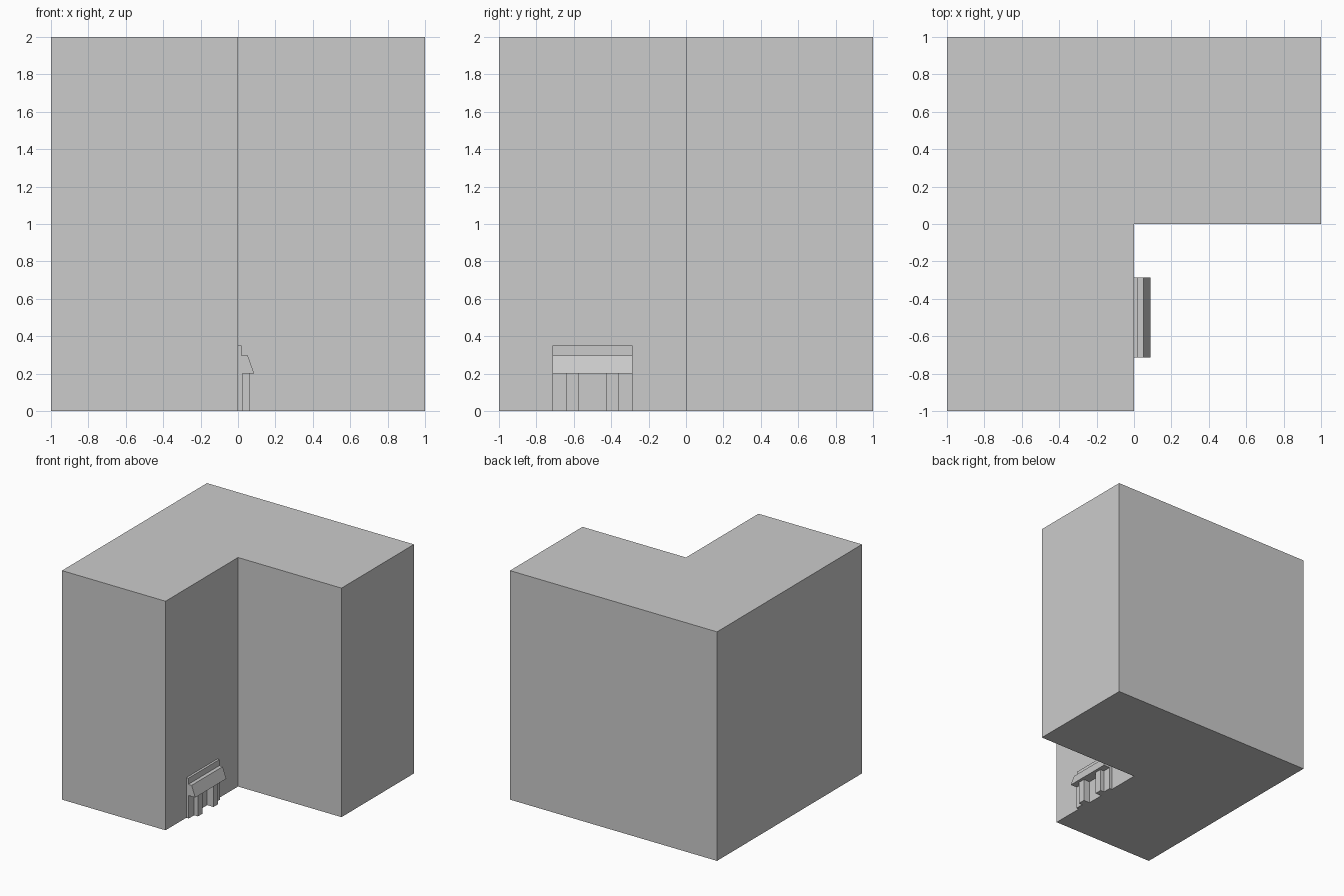
import bpy, bmesh
from mathutils import Vector

if "Cube" in bpy.data.objects:
    bpy.data.objects.remove(bpy.data.objects["Cube"])


def prism(name, points, direction):
    """Extrude a closed flat outline along a direction into a solid."""
    bm = bmesh.new()
    face = bm.faces.new([bm.verts.new(p) for p in points])
    res = bmesh.ops.extrude_face_region(bm, geom=[face])
    moved = [v for v in res["geom"] if isinstance(v, bmesh.types.BMVert)]
    bmesh.ops.translate(bm, verts=moved, vec=Vector(direction))
    bmesh.ops.recalc_face_normals(bm, faces=bm.faces)
    mesh = bpy.data.meshes.new(name)
    bm.to_mesh(mesh)
    bm.free()
    obj = bpy.data.objects.new(name, mesh)
    bpy.context.collection.objects.link(obj)
    return obj


# L-shaped building
plan = [(-1, -1), (0, -1), (0, 0), (1, 0), (1, 1), (-1, 1)]
prism("building", [(x, y, 0) for x, y in plan], (0, 0, 2))

# Entrance canopy: sloped front with a thin upstand against the wall
CENTRE, HALF = -0.5, 0.214
profile = [(0, 0.2), (0.087, 0.2), (0.052, 0.297), (0.02, 0.297), (0.02, 0.35), (0, 0.35)]
prism("entrance_canopy", [(x, CENTRE - HALF, z) for x, z in profile], (0, 2 * HALF, 0))

# Stepped door piers, mirrored about the doorway: shallow outside, deep inside
pier = [(0, HALF), (0.024, HALF), (0.024, 0.14), (0.061, 0.14), (0.061, 0.075), (0, 0.075)]
for side, label in ((-1, "left"), (1, "right")):
    prism(label + "_door_pier", [(x, CENTRE + side * d, 0) for x, d in pier], (0, 0, 0.2))
